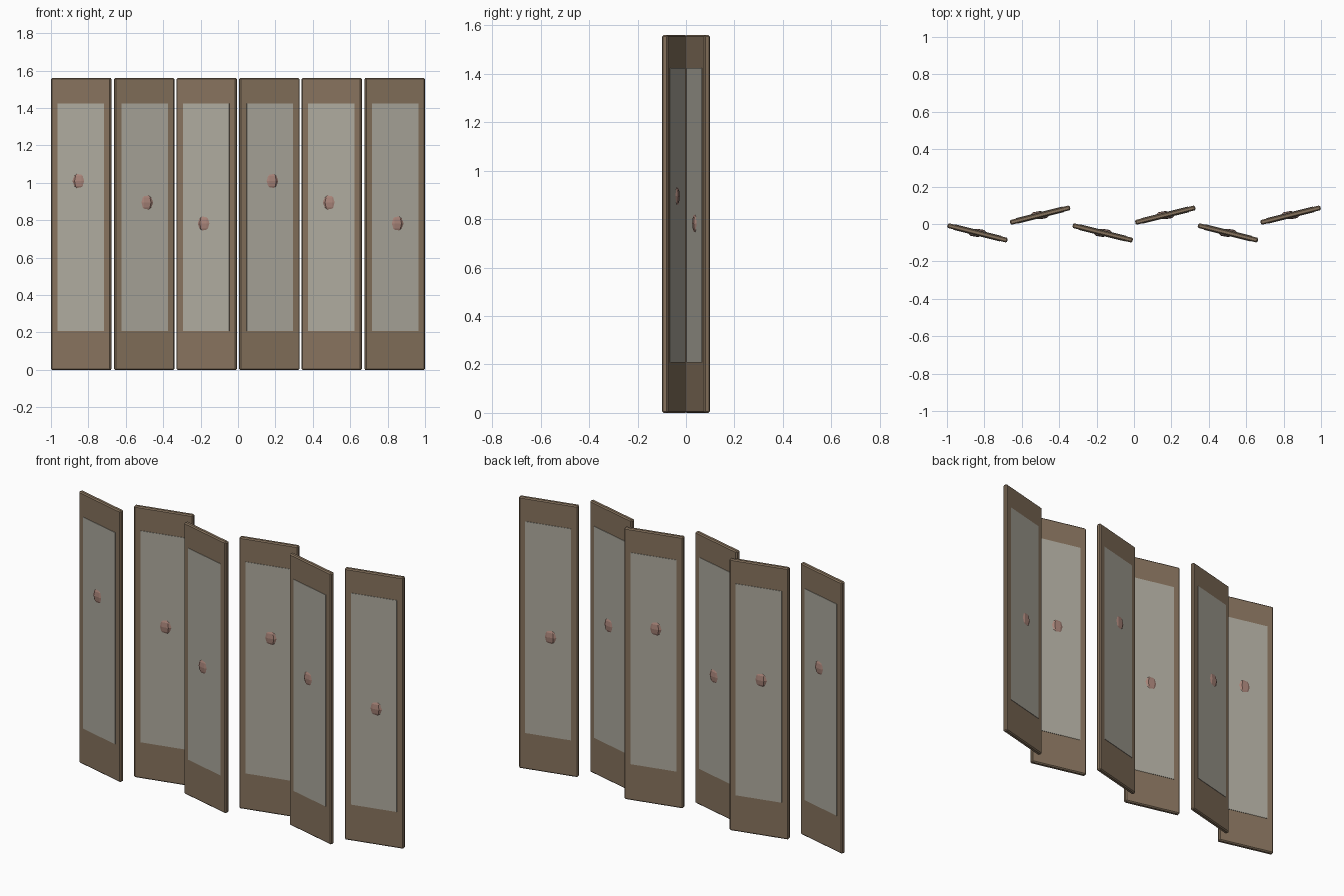
import bpy, bmesh
from math import radians
from mathutils import Matrix

if "Cube" in bpy.data.objects:
    bpy.data.objects.remove(bpy.data.objects["Cube"])

ANGLE = radians(14)
PANEL_W, PANEL_T, PANEL_H = 0.33, 0.026, 1.56


def material(name, rgb):
    m = bpy.data.materials.new(name)
    m.diffuse_color = (*rgb, 1)
    m.use_nodes = True
    m.node_tree.nodes["Principled BSDF"].inputs["Base Color"].default_value = m.diffuse_color
    return m


WOOD = material("wood", (0.24, 0.17, 0.11))
PAPER = material("paper", (0.42, 0.40, 0.34))
BLOSSOM = material("blossom", (0.39, 0.23, 0.19))


def finish(name, bm, mat, loc, rot=0):
    mesh = bpy.data.meshes.new(name)
    bm.to_mesh(mesh)
    bm.free()
    mesh.materials.append(mat)
    obj = bpy.data.objects.new(name, mesh)
    obj.location = loc
    obj.rotation_euler.z = rot
    bpy.context.collection.objects.link(obj)
    return obj


def box(name, size, mat, loc, rot, bevel=0):
    bm = bmesh.new()
    bmesh.ops.create_cube(bm, size=1, matrix=Matrix.Diagonal((*size, 1)))
    if bevel:
        bmesh.ops.bevel(bm, geom=bm.edges[:], offset=bevel, segments=1,
                        affect='EDGES')
    return finish(name, bm, mat, loc, rot)


def medallion(name, loc):
    bm = bmesh.new()
    bmesh.ops.create_uvsphere(bm, u_segments=8, v_segments=6, radius=1,
                              matrix=Matrix.Diagonal((0.052, 0.022, 0.052, 1)))
    return finish(name, bm, BLOSSOM, loc)


# Six leaves of the folding screen, turned alternately
for i in range(6):
    side = -1 if i % 2 == 0 else 1
    x, y, rot = (i - 2.5) * 0.3348, side * 0.0475, side * ANGLE
    box(f"screen_panel_{i + 1}", (PANEL_W, PANEL_T, PANEL_H), WOOD,
        (x, y, PANEL_H / 2), rot, 0.006)
    # paper insert, slightly proud on both faces
    box(f"paper_insert_{i + 1}", (0.256, PANEL_T + 0.005, 1.216), PAPER,
        (x, y, 0.817), rot)
    # flattened ornament facing straight forward through the leaf
    medallion(f"painted_blossom_{i + 1}", (x, y, (1.01, 0.895, 0.783)[i % 3]))
